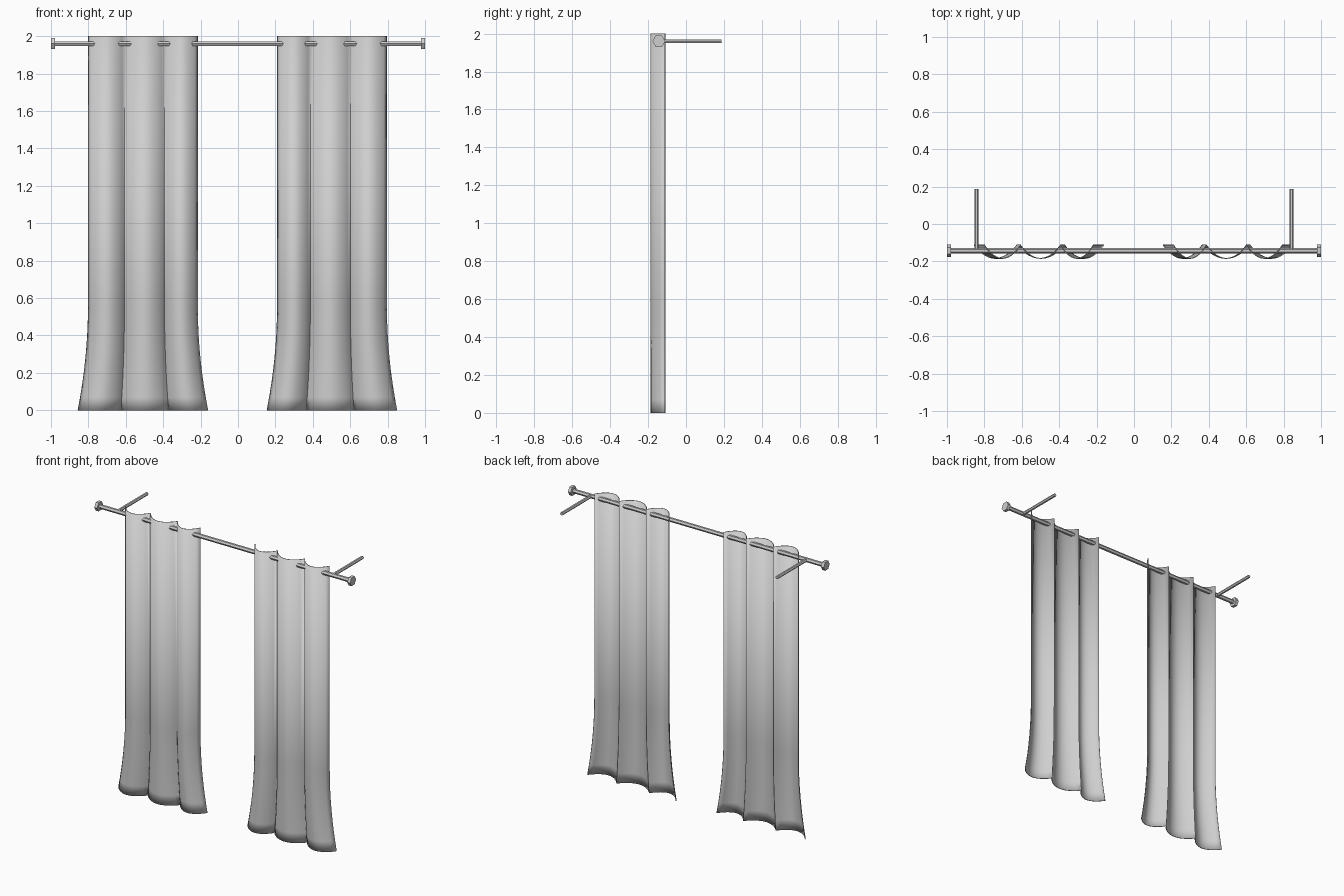
import bpy, bmesh, math
from mathutils import Vector

cube = bpy.data.objects.get("Cube")
if cube:
    bpy.data.objects.remove(cube, do_unlink=True)

grey = bpy.data.materials.new("light_grey")
grey.use_nodes = True
colour = (0.62, 0.62, 0.62, 1)
grey.diffuse_color = colour
grey.node_tree.nodes["Principled BSDF"].inputs["Base Color"].default_value = colour

ROD_Y, ROD_Z = -0.143, 1.96


def add_object(name, bm):
    bmesh.ops.recalc_face_normals(bm, faces=bm.faces[:])
    mesh = bpy.data.meshes.new(name)
    bm.to_mesh(mesh)
    bm.free()
    mesh.materials.append(grey)
    obj = bpy.data.objects.new(name, mesh)
    bpy.context.collection.objects.link(obj)
    return obj


def hex_bar(name, start, end, radius):
    """Six-sided bar between two points, with flats on top and bottom."""
    a, b = Vector(start), Vector(end)
    axis = (b - a).normalized()
    side = axis.cross(Vector((0, 0, 1)))
    up = Vector((0, 0, 1))
    bm = bmesh.new()
    rings = []
    for p in (a, b):
        rings.append([bm.verts.new(p + radius * (side * math.cos(i * math.pi / 3)
                                                 + up * math.sin(i * math.pi / 3)))
                      for i in range(6)])
        bm.faces.new(rings[-1])
    for i in range(6):
        j = (i + 1) % 6
        bm.faces.new((rings[0][i], rings[0][j], rings[1][j], rings[1][i]))
    return add_object(name, bm)


def curtain(name, sign, shift):
    """Three scalloped folds, straight above and flaring towards the hem."""
    folds = [0.217, 0.393, 0.607, 0.80]
    centre, steps, flare_top = 0.509, 12, 0.56
    profile = []
    for k in range(3):
        for i in range(steps + (k == 2)):
            t = i / steps
            x = folds[k] + (folds[k + 1] - folds[k]) * t
            depth = max(0.0, math.sin(math.pi * t)) ** 0.8
            profile.append((x, -0.111 - 0.073 * depth))
    heights = [flare_top * i / 8 for i in range(9)] + [2.0]
    bm = bmesh.new()
    rows = []
    for z in heights:
        scale = 1 + 0.19 * max(0.0, 1 - z / flare_top) ** 2
        rows.append([bm.verts.new((sign * (centre + (x - centre) * scale) + shift, y, z))
                     for x, y in profile])
    for low, high in zip(rows, rows[1:]):
        for i in range(len(profile) - 1):
            bm.faces.new((low[i], low[i + 1], high[i + 1], high[i]))
    obj = add_object(name, bm)
    # Cloth thickness
    cloth = obj.modifiers.new("thickness", "SOLIDIFY")
    cloth.thickness = 0.005
    cloth.offset = 0
    bpy.ops.object.select_all(action="DESELECT")
    obj.select_set(True)
    bpy.context.view_layer.objects.active = obj
    bpy.ops.object.shade_smooth_by_angle(angle=math.radians(40))


# Rod across the whole width
hex_bar("curtain_rod", (-0.99, ROD_Y, ROD_Z), (0.99, ROD_Y, ROD_Z), 0.015)

# End caps, wall brackets and curtains on both sides
for side, s in (("left", 1), ("right", -1)):
    hex_bar(side + "_end_cap", (s * 0.978, ROD_Y, ROD_Z), (s, ROD_Y, ROD_Z), 0.034)
    hex_bar(side + "_wall_bracket", (s * 0.842, ROD_Y, ROD_Z), (s * 0.842, 0.187, ROD_Z), 0.0115)
    curtain(side + "_curtain", s, -0.006 if s > 0 else 0.0)
